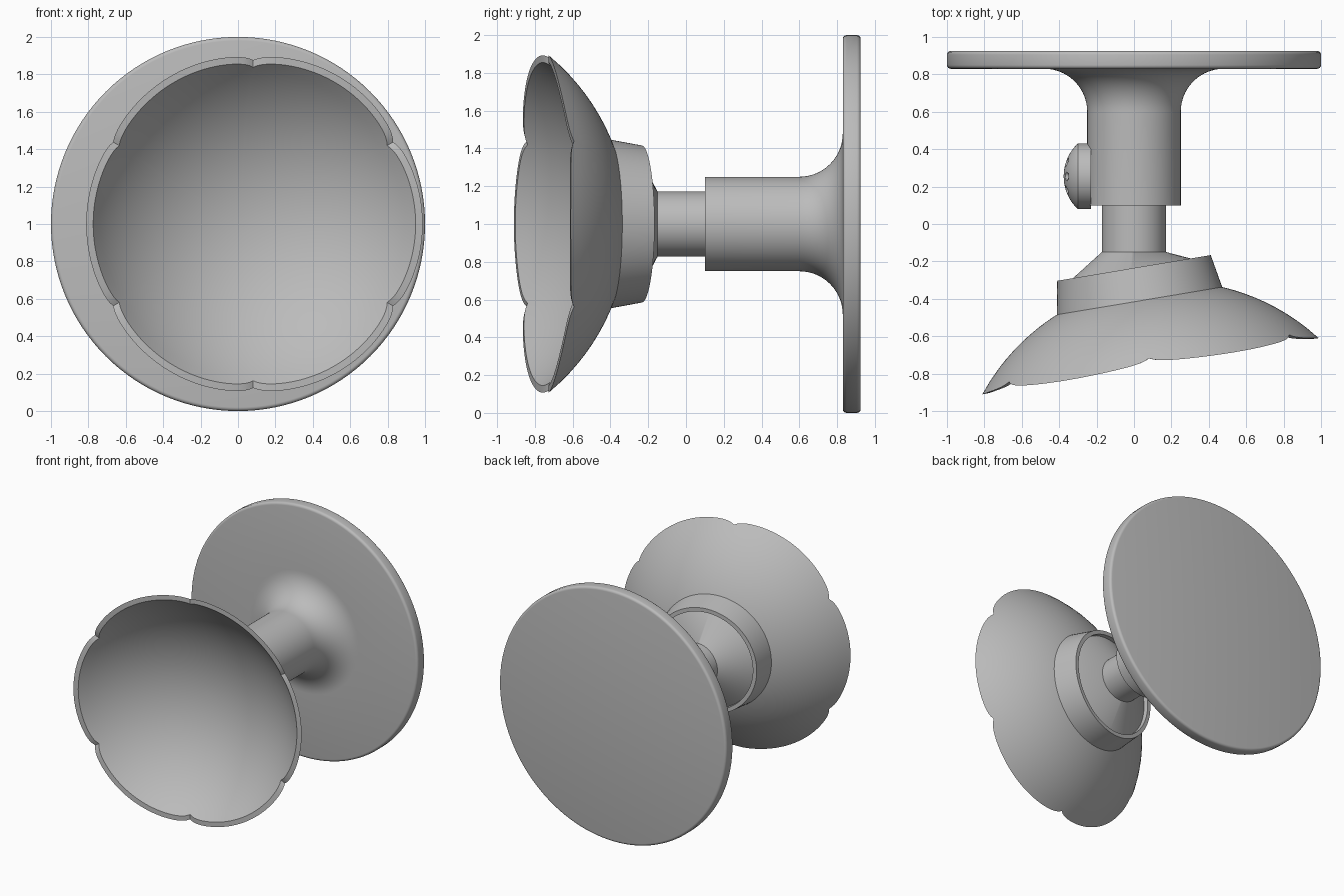
import bpy, bmesh, math
from mathutils import Matrix, Vector

if "Cube" in bpy.data.objects:
    bpy.data.objects.remove(bpy.data.objects["Cube"])

grey = bpy.data.materials.new("grey")
grey.diffuse_color = (0.5, 0.5, 0.5, 1)
grey.use_nodes = True
grey.node_tree.nodes["Principled BSDF"].inputs["Base Color"].default_value = grey.diffuse_color


def frame(origin, deg):
    """Local z points to the front, turned by deg about the vertical; local y is up."""
    s, c = math.sin(math.radians(deg)), math.cos(math.radians(deg))
    m = Matrix(((c, 0, s), (s, 0, -c), (0, 1, 0))).to_4x4()
    m.translation = Vector(origin)
    return m


def skin(name, rings, matrix, closed=False):
    """Join rings of points with quads; capped at both ends unless closed in a loop."""
    bm = bmesh.new()
    loops = [[bm.verts.new(p) for p in ring] for ring in rings]
    n = len(loops[0])
    pairs = list(zip(loops, loops[1:])) + ([(loops[-1], loops[0])] if closed else [])
    for a, b in pairs:
        for i in range(n):
            j = (i + 1) % n
            bm.faces.new((a[i], a[j], b[j], b[i]))
    if not closed:
        bm.faces.new(loops[0][::-1])
        bm.faces.new(loops[-1])
    bmesh.ops.recalc_face_normals(bm, faces=bm.faces)
    bm.transform(matrix)
    return finish(name, bm)


def finish(name, bm):
    me = bpy.data.meshes.new(name)
    bm.to_mesh(me)
    bm.free()
    me.materials.append(grey)
    ob = bpy.data.objects.new(name, me)
    bpy.context.collection.objects.link(ob)
    bpy.ops.object.select_all(action='DESELECT')
    ob.select_set(True)
    bpy.context.view_layer.objects.active = ob
    bpy.ops.object.shade_smooth_by_angle(angle=math.radians(30))
    return ob


def circle(r, z, n=96):
    return [(r * math.cos(t), r * math.sin(t), z)
            for t in (2 * math.pi * i / n for i in range(n))]


def arc(cx, cz, r, a0, a1, steps):
    """Profile points (radius, depth) along an arc."""
    angles = [math.radians(a0 + (a1 - a0) * i / steps) for i in range(steps + 1)]
    return [(cx + r * math.cos(a), cz + r * math.sin(a)) for a in angles]


TILT = 9.5
straight = frame((0, 0, 1), 0)
tilted = frame((0, -0.235, 1), TILT)

# wall plate with rounded edge, flaring into the stem
profile = (arc(0.98, -0.905, 0.02, -90, 0, 4) + arc(0.98, -0.85, 0.02, 0, 90, 4)
           + arc(0.48, -0.60, 0.23, 270, 180, 14) + [(0.25, -0.10)])
skin("plate_and_stem", [circle(r, z, 128) for r, z in profile], straight)

# thin neck
skin("neck", [circle(0.172, -0.2), circle(0.172, 0.15)], straight)

# joint cone lofted from the straight neck to the tilted collar
to_tilted = tilted.inverted() @ straight
top = [to_tilted @ Vector(p) for p in circle(0.172, 0.15)]
skin("joint_cone", [top, circle(0.385, 0.035), circle(0.385, 0.08)], tilted)

# tapered collar ring behind the bowl
skin("collar", [circle(r, z) for r, z in
                ((0.416, 0), (0.449, 0.182), (0.385, 0.182), (0.385, 0))],
     tilted, closed=True)

# scalloped bowl: two concentric spherical shells joined by a thin lip
CENTRE, OUTER, INNER, LIP = 1.245, 1.157, 1.128, 0.038


def edge_radius(t):
    """Six shallow lobes with a sharp dip where they meet."""
    d = (t + math.pi / 6) % (math.pi / 3) - math.pi / 6
    lobe = 0.127 * math.cos(d) + math.sqrt(0.785 ** 2 - (0.127 * math.sin(d)) ** 2)
    return lobe - 0.016 * math.exp(-(math.pi / 6 - abs(d)) / 0.045)


def shell_ring(f, sphere, inset, n=240):
    ring = []
    for i in range(n):
        t = 2 * math.pi * i / n
        r = f * (edge_radius(t) - inset)
        ring.append((r * math.cos(t), r * math.sin(t),
                     CENTRE - math.sqrt(sphere ** 2 - r * r)))
    return ring


steps = [0.02] + [i / 18 for i in range(1, 19)]
skin("bowl", [shell_ring(f, OUTER, 0) for f in steps]
     + [shell_ring(f, INNER, LIP) for f in reversed(steps)], tilted)

# domed side knob with a ring of small holes
side = frame((-0.23, 0.255, 1), -90)
dome_r = (0.175 ** 2 + 0.075 ** 2) / 0.15
half = math.degrees(math.asin(0.172 / dome_r))
dome = arc(0, 0.146 - dome_r, dome_r, 90 - half, 89.5, 10)
knob = skin("side_knob", [circle(r, z, 64) for r, z in [(0.175, 0), (0.175, 0.07)] + dome], side)

bm = bmesh.new()
for k in range(6):
    a = math.radians(30 + 60 * k)
    bmesh.ops.create_cone(bm, cap_ends=True, segments=20, radius1=0.022, radius2=0.022, depth=0.1,
                          matrix=side @ Matrix.Translation((0.085 * math.cos(a), 0.085 * math.sin(a), 0.15)))
cutter = finish("hole_cutter", bm)
cutter.hide_render = True
cutter.display_type = 'WIRE'
mod = knob.modifiers.new("holes", 'BOOLEAN')
mod.operation = 'DIFFERENCE'
mod.object = cutter
